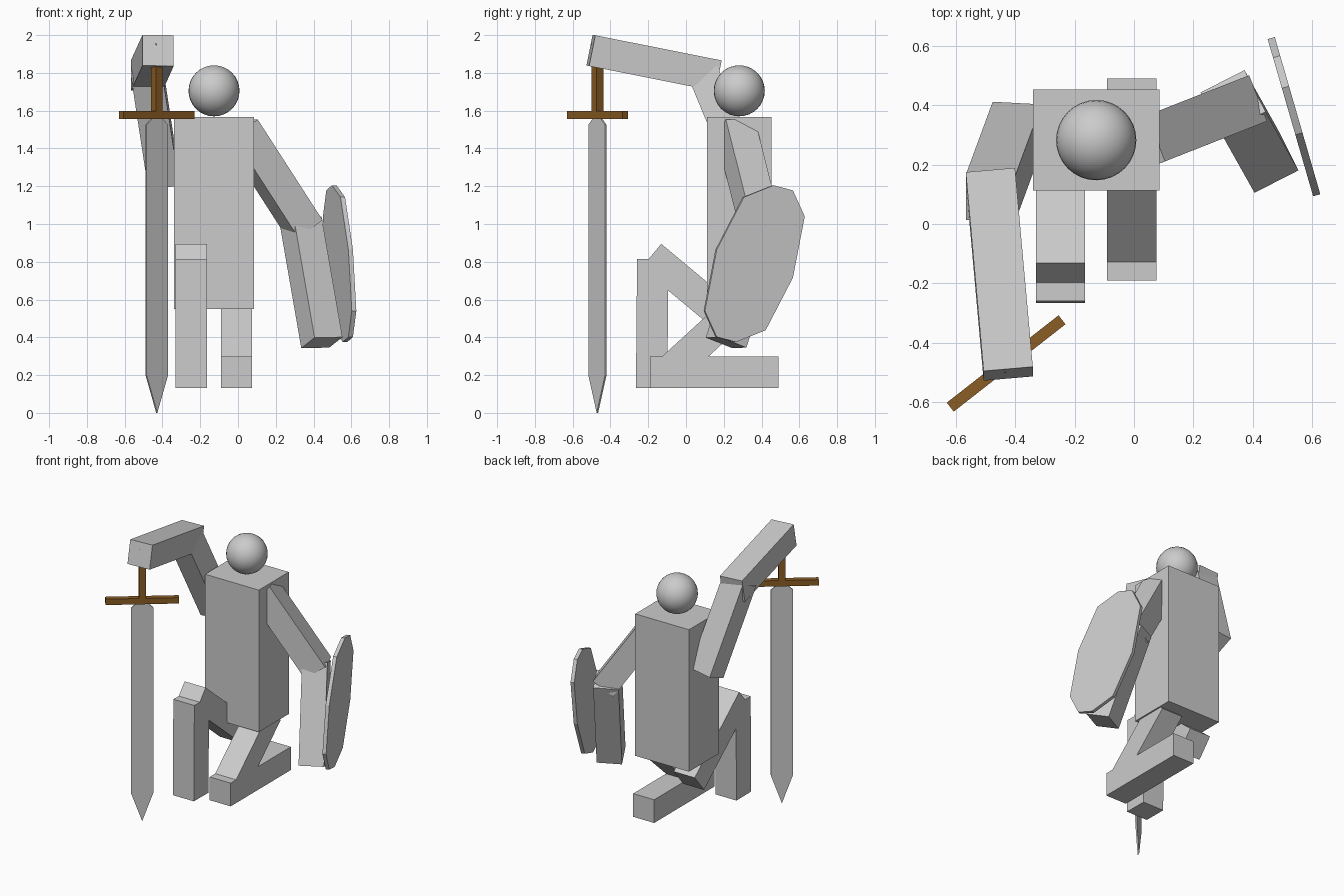
import bpy, bmesh, math
from mathutils import Vector, Matrix

if "Cube" in bpy.data.objects:
    bpy.data.objects.remove(bpy.data.objects["Cube"])


def material(name, rgb):
    m = bpy.data.materials.new(name)
    m.diffuse_color = (*rgb, 1)
    m.use_nodes = True
    m.node_tree.nodes["Principled BSDF"].inputs["Base Color"].default_value = m.diffuse_color
    return m


GREY = material("stone grey", (0.6, 0.6, 0.6))
BROWN = material("wood brown", (0.26, 0.11, 0.018))


def finish(name, bm, mat):
    bmesh.ops.recalc_face_normals(bm, faces=bm.faces)
    me = bpy.data.meshes.new(name)
    bm.to_mesh(me)
    bm.free()
    me.materials.append(mat)
    ob = bpy.data.objects.new(name, me)
    bpy.context.collection.objects.link(ob)
    return ob


def box(name, size, mat, matrix):
    bm = bmesh.new()
    bmesh.ops.create_cube(bm, size=1)
    bm.transform(matrix @ Matrix.Diagonal((*size, 1)))
    return finish(name, bm, mat)


def limb(name, a, b, side=(1, 0, 0), w=0.166):
    """Square bar running from a to b, one pair of sides facing 'side'."""
    a, b, s = Vector(a), Vector(b), Vector(side)
    d = (b - a).normalized()
    s = (s - s.dot(d) * d).normalized()
    rot = Matrix((s, d.cross(s), d)).transposed().to_4x4()
    return box(name, (w, w, (b - a).length), GREY,
               Matrix.Translation((a + b) / 2) @ rot)


def plate(name, points, thick, mat, matrix):
    """Outline in local x/z, extruded along local y."""
    bm = bmesh.new()
    f = bm.faces.new([bm.verts.new((x, -thick / 2, z)) for x, z in points])
    ext = bmesh.ops.extrude_face_region(bm, geom=[f])["geom"]
    bmesh.ops.translate(bm, vec=(0, thick, 0),
                        verts=[v for v in ext if isinstance(v, bmesh.types.BMVert)])
    bm.transform(matrix)
    return finish(name, bm, mat)


# Torso and head
box("torso", (0.425, 0.339, 1.015), GREY, Matrix.Translation((-0.127, 0.282, 1.058)))
bm = bmesh.new()
bmesh.ops.create_uvsphere(bm, u_segments=32, v_segments=16, radius=0.135)
bm.transform(Matrix.Translation((-0.127, 0.282, 1.705)))
for f in bm.faces:
    f.smooth = True
finish("head", bm, GREY)

# Raised leg
limb("raised_shin", (-0.247, -0.182, 0.132), (-0.247, -0.176, 0.815))
limb("raised_thigh", (-0.247, -0.184, 0.831), (-0.247, 0.32, 0.411))

# Kneeling leg
limb("kneeling_shin", (-0.008, -0.19, 0.215), (-0.008, 0.49, 0.215))
limb("kneeling_thigh", (-0.008, -0.09, 0.22), (-0.008, 0.32, 0.595))

# Sword arm
limb("sword_upper_arm", (-0.393, 0.33, 1.224), (-0.483, 0.086, 1.814))
limb("sword_forearm", (-0.483, 0.1655, 1.786), (-0.423, -0.5035, 1.919))

# Shield arm
limb("shield_upper_arm", (0.0105, 0.263, 1.506), (0.354, 0.398, 0.973), (0.366, -0.93, 0))
limb("shield_forearm", (0.444, 0.2125, 0.372), (0.333, 0.41, 1.012), (0.892, 0.45, 0))

# Shield: ten-sided upright plate, point-symmetric outline
half = [(0.103, 0.415), (0.21, 0.388), (0.275, 0.25), (0.21, -0.074), (0.06, -0.352)]
outline = half + [(-x, -z) for x, z in half]
plate("shield", outline, 0.025, GREY,
      Matrix.Translation((0.538, 0.361, 0.79)) @
      Matrix.Rotation(math.atan2(0.96, -0.278), 4, 'Z'))

# Sword hanging point down from the fist
sword = Matrix.Translation((-0.43, -0.469, 0)) @ Matrix.Rotation(math.radians(38), 4, 'Z')
edge = [(0.072, 0.2), (0.072, 1.525), (0.035, 1.557)]
plate("blade", [(0, 0)] + edge + [(-x, z) for x, z in reversed(edge)], 0.01, GREY, sword)
box("crossguard", (0.477, 0.038, 0.042), BROWN, sword @ Matrix.Translation((0, 0, 1.578)))
box("grip", (0.045, 0.045, 0.36), BROWN, sword @ Matrix.Translation((0, 0, 1.775)))
